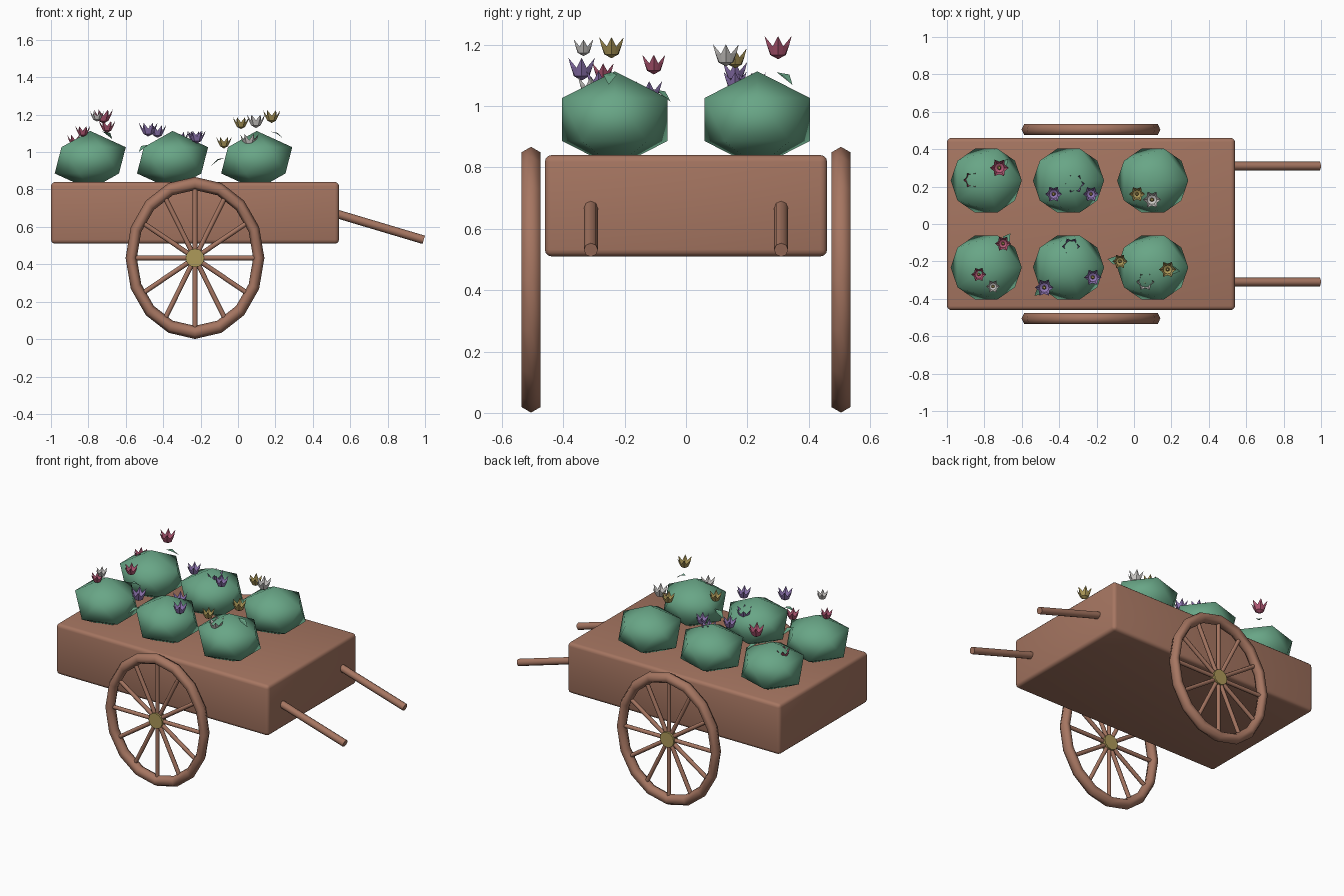
import bpy, bmesh, math
from mathutils import Vector

cube = bpy.data.objects.get("Cube")
if cube:
    bpy.data.objects.remove(cube, do_unlink=True)


def material(name, rgb):
    m = bpy.data.materials.new(name)
    m.use_nodes = True
    m.diffuse_color = (*rgb, 1)
    m.node_tree.nodes["Principled BSDF"].inputs["Base Color"].default_value = (*rgb, 1)
    return m


wood = material("wood", (0.38, 0.18, 0.12))
leaf_green = material("leaf green", (0.14, 0.38, 0.24))
gold = material("gold", (0.42, 0.32, 0.10))
pink = material("pink", (0.46, 0.10, 0.18))
purple = material("purple", (0.29, 0.19, 0.47))
white = material("white", (0.62, 0.60, 0.58))


def finish(name, mat, smooth=True):
    ob = bpy.context.object
    ob.name = name
    ob.data.materials.append(mat)
    if smooth:
        bpy.ops.object.shade_smooth_by_angle(angle=math.radians(65))
    return ob


def rod(name, a, b, radius, sides, mat):
    a, b = Vector(a), Vector(b)
    bpy.ops.mesh.primitive_cylinder_add(
        vertices=sides, radius=radius, depth=(b - a).length, location=(a + b) / 2,
        rotation=(b - a).to_track_quat("Z", "Y").to_euler())
    return finish(name, mat)


def mesh_object(name, bm, mats):
    me = bpy.data.meshes.new(name)
    bm.to_mesh(me)
    bm.free()
    for m in mats:
        me.materials.append(m)
    ob = bpy.data.objects.new(name, me)
    bpy.context.collection.objects.link(ob)
    return ob


# Cart bed with rounded edges
bpy.ops.mesh.primitive_cube_add(size=1, location=(-0.23, 0, 0.675))
bed = bpy.context.object
bed.scale = (1.54, 0.92, 0.33)
bpy.ops.object.transform_apply(location=False, rotation=False, scale=True)
bevel = bed.modifiers.new("rounded edges", "BEVEL")
bevel.width = 0.022
bevel.segments = 3
finish("cart_bed", wood, smooth=False)
bpy.ops.object.shade_smooth()

# Wheels, slightly taller than wide, and pull handles
WHEEL_X, WHEEL_Z, SQUASH = -0.23, 0.434, 0.857
for side, s in (("left", 1), ("right", -1)):
    y = s * 0.505
    bpy.ops.mesh.primitive_torus_add(
        major_radius=0.398, minor_radius=0.035, major_segments=16, minor_segments=6,
        location=(WHEEL_X, y, WHEEL_Z), rotation=(math.pi / 2, 0, 0))
    bpy.context.object.scale.x = SQUASH
    finish(f"wheel_rim_{side}", wood)

    for i in range(6):
        t = math.pi * i / 6
        dx, dz = 0.39 * SQUASH * math.cos(t), 0.39 * math.sin(t)
        rod(f"spoke_{side}_{i}", (WHEEL_X - dx, y, WHEEL_Z - dz),
            (WHEEL_X + dx, y, WHEEL_Z + dz), 0.013, 8, wood)

    hub = rod(f"wheel_hub_{side}", (WHEEL_X, y - 0.022, WHEEL_Z),
              (WHEEL_X, y + 0.022, WHEEL_Z), 0.05, 12, gold)

    rod(f"handle_{side}", (0.45, s * 0.31, 0.693), (0.993, s * 0.31, 0.531), 0.023, 8, wood)

# Bushes in two rows of three
BUSH_X, BUSH_Y = (-0.79, -0.35, 0.10), 0.232
for row, s in (("back", 1), ("front", -1)):
    for i, x in enumerate(BUSH_X):
        bpy.ops.mesh.primitive_ico_sphere_add(
            subdivisions=1, radius=1, location=(x, s * BUSH_Y, 0.956))
        bpy.context.object.scale = (0.2125, 0.202, 0.157)
        finish(f"bush_{row}_{i}", leaf_green, smooth=False)
        bpy.ops.object.shade_smooth()


def flower(name, pos, size, mat):
    """Open cup of six pointed petals around a small gold centre."""
    bm = bmesh.new()
    base = bm.verts.new((0, 0, -0.8 * size))

    def ring_point(step, r, z):
        t = math.pi * step / 6
        return bm.verts.new((r * size * math.cos(t), r * size * math.sin(t), z * size))

    low = [ring_point(k, 0.55, -0.5) for k in range(12)]
    mid = [ring_point(k, 0.9 if k % 2 == 0 else 0.72, 0.2 if k % 2 == 0 else 0.1)
           for k in range(12)]
    for k in range(12):
        n = (k + 1) % 12
        bm.faces.new((base, low[n], low[k]))
        bm.faces.new((low[k], low[n], mid[n], mid[k]))
    for k in range(0, 12, 2):
        tip = ring_point(k, 1.08, 0.8)
        bm.faces.new((mid[k - 1], mid[k], tip))
        bm.faces.new((mid[k], mid[k + 1], tip))
    cone = bmesh.ops.create_cone(bm, segments=6, radius1=0.25 * size, radius2=0.15 * size,
                                 depth=0.6 * size, cap_ends=True)
    for v in cone["verts"]:
        v.co.z -= 0.3 * size
        for f in v.link_faces:
            f.material_index = 1
    mesh_object(name, bm, (mat, gold)).location = pos


def leaf(name, pos, angle, length):
    """Folded, drooping leaf blade."""
    bm = bmesh.new()
    root, tip, fold, a, b = [bm.verts.new(Vector(c) * length) for c in (
        (-0.5, 0, 0.2), (0.5, 0, -0.35), (0, 0, 0.03), (0, 0.3, 0.1), (0, -0.3, 0.1))]
    for f in ((root, fold, a), (fold, tip, a), (root, b, fold), (fold, b, tip)):
        bm.faces.new(f)
    ob = mesh_object(name, bm, (leaf_green,))
    ob.location = pos
    ob.rotation_euler.z = angle


# Flowers: colour, x, y, z, size, has a leaf
FLOWERS = (
    (pink, -0.72, 0.30, 1.19, 0.047, True),
    (pink, -0.87, 0.235, 1.06, 0.04, False),
    (purple, -0.43, 0.16, 1.11, 0.042, False),
    (purple, -0.315, 0.215, 1.07, 0.048, False),
    (purple, -0.23, 0.16, 1.08, 0.04, False),
    (gold, 0.016, 0.16, 1.155, 0.04, False),
    (white, 0.096, 0.13, 1.165, 0.045, False),
    (pink, -0.70, -0.105, 1.135, 0.04, True),
    (pink, -0.83, -0.27, 1.11, 0.037, False),
    (white, -0.754, -0.334, 1.19, 0.034, False),
    (purple, -0.337, -0.12, 1.045, 0.045, False),
    (purple, -0.48, -0.34, 1.12, 0.046, True),
    (purple, -0.22, -0.285, 1.08, 0.043, False),
    (gold, -0.075, -0.20, 1.05, 0.038, True),
    (gold, 0.18, -0.243, 1.19, 0.043, True),
    (white, 0.06, -0.31, 1.06, 0.045, False),
)
for i, (mat, x, y, z, size, leafy) in enumerate(FLOWERS):
    flower(f"flower_{i}", (x, y, z), size, mat)
    if leafy:
        bx = min(BUSH_X, key=lambda c: abs(c - x))
        out = Vector((x - bx, y - math.copysign(BUSH_Y, y), 0)).normalized()
        leaf(f"leaf_{i}", Vector((x, y, z - 0.095)) + out * 0.03,
             math.atan2(out.y, out.x), 0.075)
